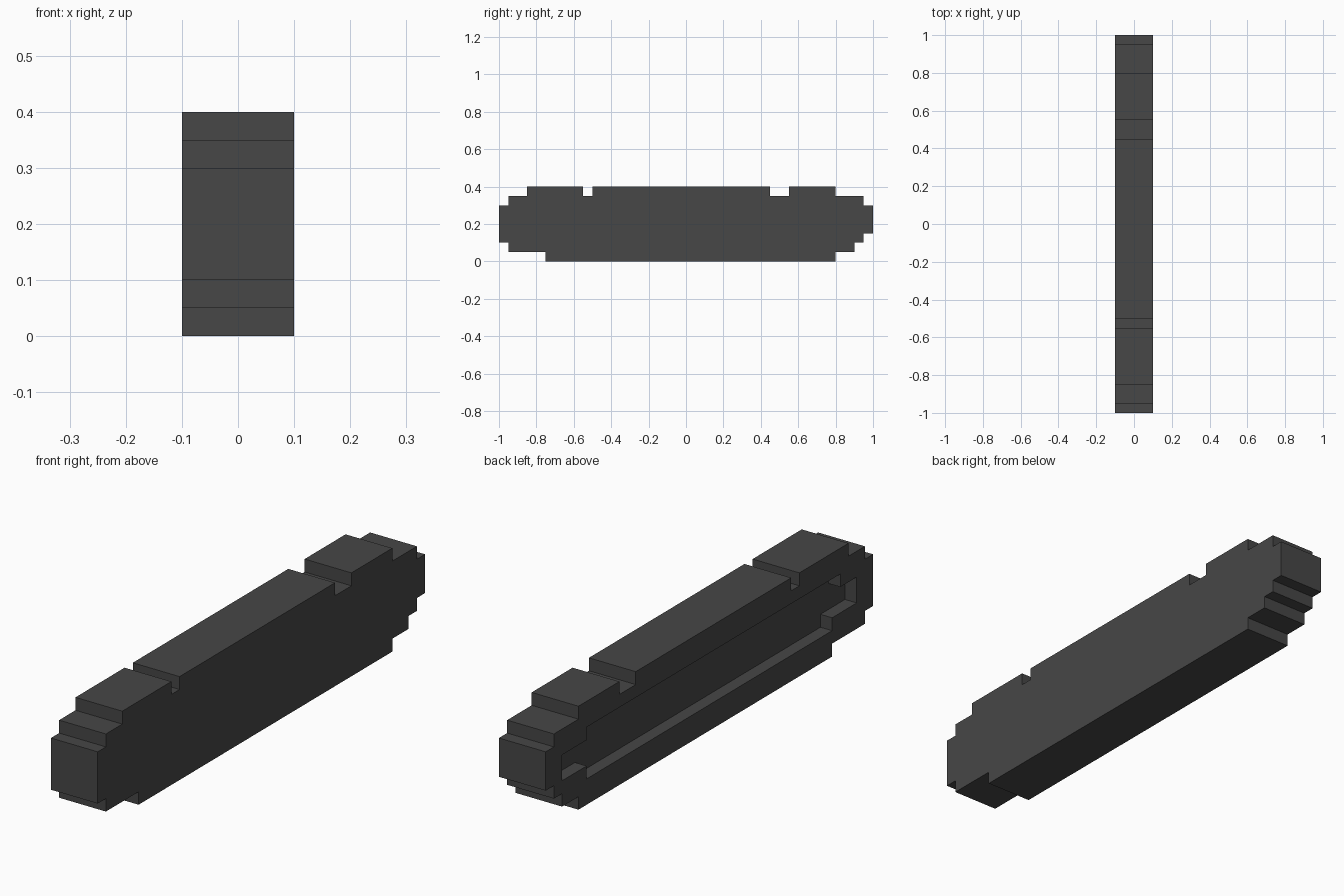
import bpy, bmesh

if "Cube" in bpy.data.objects:
    bpy.data.objects.remove(bpy.data.objects["Cube"])


def extruded_profile(name, points, x0, x1):
    """Extrude a (y, z) outline along x from x0 to x1."""
    bm = bmesh.new()
    face = bm.faces.new([bm.verts.new((x0, y, z)) for y, z in points])
    new = bmesh.ops.extrude_face_region(bm, geom=[face])["geom"]
    verts = [v for v in new if isinstance(v, bmesh.types.BMVert)]
    bmesh.ops.translate(bm, verts=verts, vec=(x1 - x0, 0, 0))
    bmesh.ops.recalc_face_normals(bm, faces=bm.faces)
    mesh = bpy.data.meshes.new(name)
    bm.to_mesh(mesh)
    bm.free()
    obj = bpy.data.objects.new(name, mesh)
    bpy.context.collection.objects.link(obj)
    return obj


dark_grey = bpy.data.materials.new("dark grey")
dark_grey.diffuse_color = (0.063, 0.063, 0.063, 1)
dark_grey.use_nodes = True
dark_grey.node_tree.nodes["Principled BSDF"].inputs["Base Color"].default_value = dark_grey.diffuse_color

# Stepped body outline: bottom, back end, notched top, front end
outline = [
    (-0.75, 0), (0.8, 0), (0.8, 0.05), (0.9, 0.05), (0.9, 0.1), (0.95, 0.1),
    (0.95, 0.15), (1, 0.15), (1, 0.3), (0.95, 0.3), (0.95, 0.35), (0.8, 0.35),
    (0.8, 0.4), (0.55, 0.4), (0.55, 0.35), (0.45, 0.35), (0.45, 0.4),
    (-0.5, 0.4), (-0.5, 0.35), (-0.55, 0.35), (-0.55, 0.4), (-0.85, 0.4),
    (-0.85, 0.35), (-0.95, 0.35), (-0.95, 0.3), (-1, 0.3), (-1, 0.1),
    (-0.95, 0.1), (-0.95, 0.05), (-0.75, 0.05),
]
body = extruded_profile("stepped_body", outline, -0.1, 0.1)
body.data.materials.append(dark_grey)

# Shallow recess in the left side
recess = [
    (-0.75, 0.1), (0.75, 0.1), (0.75, 0.15), (0.9, 0.15), (0.9, 0.25),
    (0.75, 0.25), (0.75, 0.3), (-0.8, 0.3), (-0.8, 0.25), (-0.9, 0.25),
    (-0.9, 0.15), (-0.75, 0.15),
]
cutter = extruded_profile("recess_cutter", recess, -0.2, -0.05)
cutter.data.materials.append(dark_grey)
cutter.hide_render = True

cut = body.modifiers.new("recess", "BOOLEAN")
cut.operation = "DIFFERENCE"
cut.solver = "EXACT"
cut.object = cutter
bpy.context.view_layer.objects.active = body
bpy.ops.object.modifier_apply(modifier=cut.name)
bpy.data.objects.remove(cutter)
